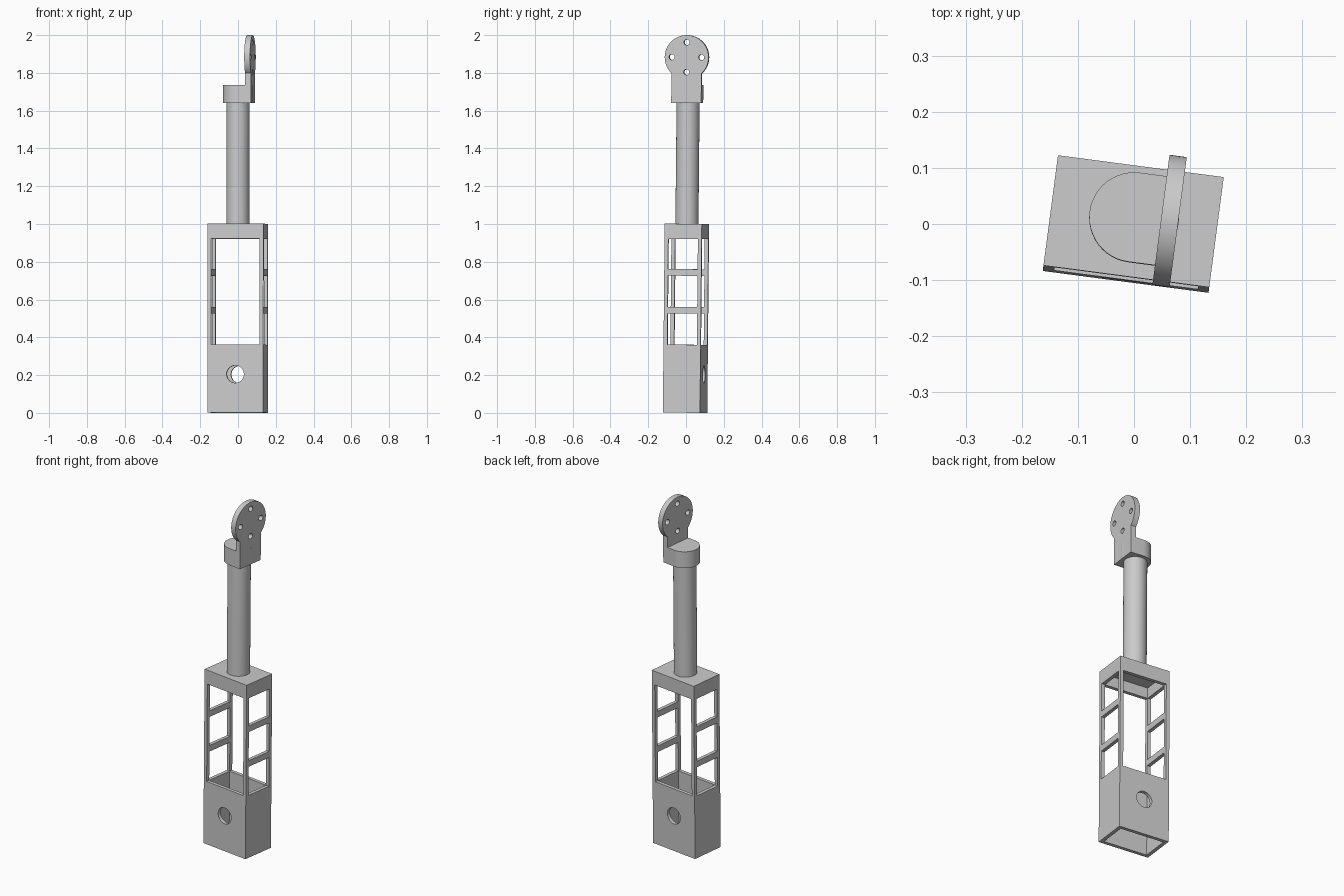
import bpy, bmesh, math
from mathutils import Matrix

cube = bpy.data.objects.get("Cube")
if cube:
    bpy.data.objects.remove(cube, do_unlink=True)

mat = bpy.data.materials.new("plain grey")
mat.use_nodes = True
GREY = (0.6, 0.6, 0.6, 1)
mat.diffuse_color = GREY
mat.node_tree.nodes["Principled BSDF"].inputs["Base Color"].default_value = GREY

# The whole assembly is turned and leans back slightly
POSE = (Matrix.Translation((-0.002, -0.005, 0.001))
        @ Matrix.Rotation(math.radians(-7.5), 4, 'Z')
        @ Matrix.Rotation(math.radians(-0.57), 4, 'X'))


def make(name, bm):
    bmesh.ops.recalc_face_normals(bm, faces=bm.faces)
    mesh = bpy.data.meshes.new(name)
    bm.to_mesh(mesh)
    bm.free()
    obj = bpy.data.objects.new(name, mesh)
    mesh.materials.append(mat)
    bpy.context.collection.objects.link(obj)
    return obj


def box(name, x, y, z):
    """Box from (low, high) pairs on each axis."""
    bm = bmesh.new()
    bmesh.ops.create_cube(bm, size=1)
    for v in bm.verts:
        v.co = [r[0] if c < 0 else r[1] for c, r in zip(v.co, (x, y, z))]
    return make(name, bm)


def cylinder(name, radius, length, centre, axis='Z', segments=48):
    bm = bmesh.new()
    bmesh.ops.create_cone(bm, cap_ends=True, segments=segments, radius1=radius,
                          radius2=radius, depth=length)
    turn = {'X': Matrix.Rotation(math.pi / 2, 4, 'Y'),
            'Y': Matrix.Rotation(math.pi / 2, 4, 'X'), 'Z': Matrix()}[axis]
    bm.transform(Matrix.Translation(centre) @ turn)
    return make(name, bm)


def combine(obj, others, operation):
    """Apply exact booleans and drop the helper objects."""
    for other in others:
        mod = obj.modifiers.new("bool", 'BOOLEAN')
        mod.operation, mod.solver, mod.object = operation, 'EXACT', other
        bpy.context.view_layer.update()
        dg = bpy.context.evaluated_depsgraph_get()
        mesh = bpy.data.meshes.new_from_object(obj.evaluated_get(dg))
        obj.modifiers.clear()
        obj.data = mesh
        bpy.data.objects.remove(other, do_unlink=True)


# Box frame: hollow body, open underneath, windows and round holes
W, D, WALL = 0.149, 0.099, 0.02
iw, idp = W - WALL, D - WALL
frame = box("box_frame", (-W, W), (-D, D), (0, 1))
cutters = [box("cavity", (-iw, iw), (-idp, idp), (-0.1, 0.98)),
           box("front_window", (-iw, iw), (-1, 1), (0.36, 0.92))]
for low, high in ((0.36, 0.525), (0.56, 0.725), (0.76, 0.92)):
    cutters.append(box("side_window", (-1, 1), (-idp, idp), (low, high)))
for axis in 'XY':
    cutters.append(cylinder("round_hole", 0.046, 1, (0, 0, 0.203), axis))
combine(frame, cutters, 'DIFFERENCE')

# Round column
column = cylinder("column", 0.061, 0.64, (0, 0, 1.32))

# Collar: round on one side, square toward the plate
collar = cylinder("collar", 0.08, 0.095, (0, 0, 1.6875))
combine(collar, [box("collar_block", (0, 0.05), (-0.08, 0.08), (1.64, 1.735))], 'UNION')

# Mounting plate: neck and drilled disc
DISC_Z, BOLT = 1.882, 0.079
plate = cylinder("mounting_plate", 0.117, 0.031, (0.0635, 0, DISC_Z), 'X', 64)
combine(plate, [box("neck", (0.048, 0.079), (-0.08, 0.08), (1.64, DISC_Z))], 'UNION')
combine(plate, [cylinder("bolt_hole", 0.015, 1,
                         (0, BOLT * math.cos(a), DISC_Z + BOLT * math.sin(a)), 'X', 24)
                for a in (i * math.pi / 2 for i in range(4))], 'DIFFERENCE')

# Pose and shade every part
for obj in (frame, column, collar, plate):
    obj.data.transform(POSE)
    bpy.ops.object.select_all(action='DESELECT')
    obj.select_set(True)
    bpy.context.view_layer.objects.active = obj
    bpy.ops.object.shade_smooth_by_angle(angle=math.radians(30))
